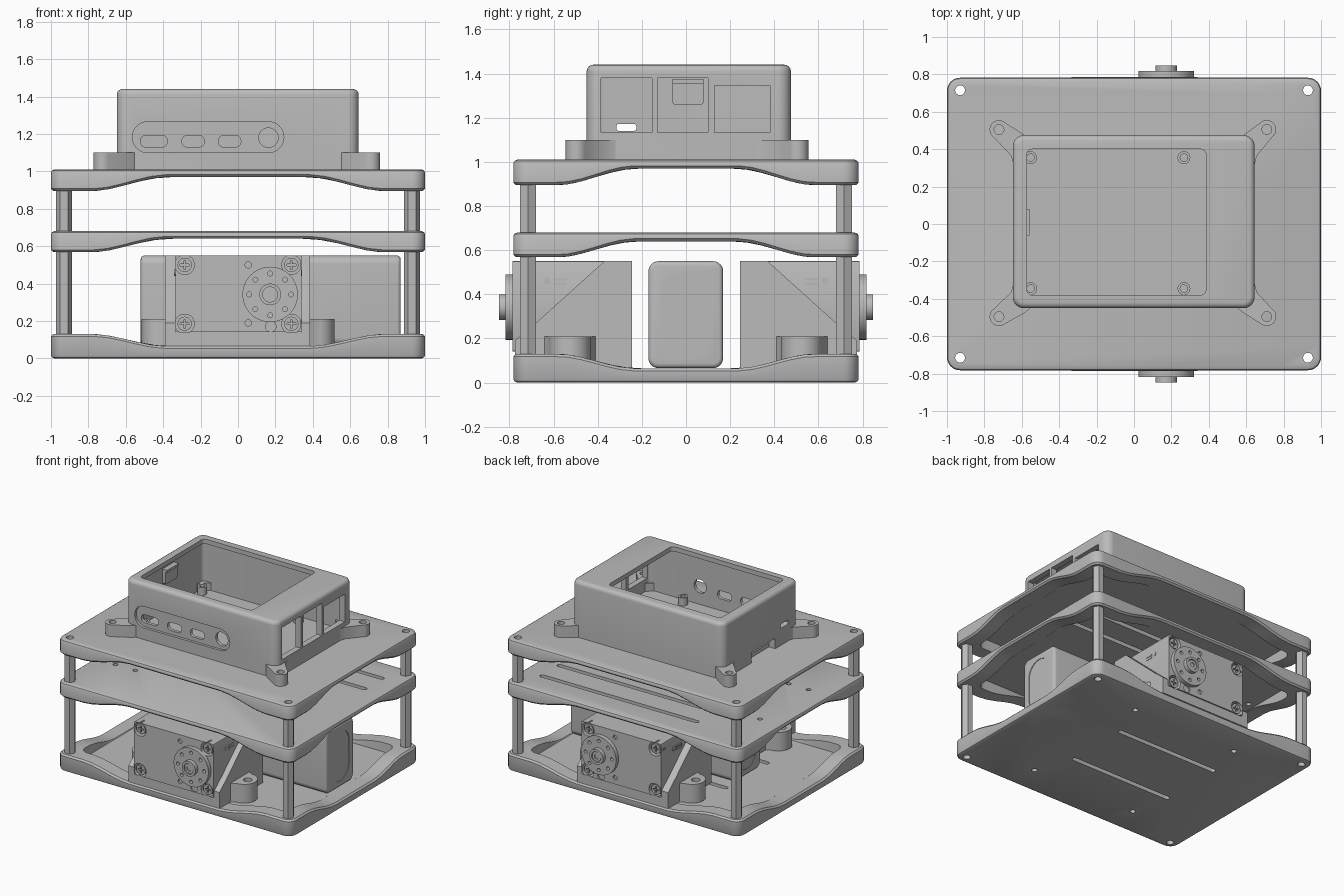
import bpy, bmesh, math
from mathutils import Vector

cube = bpy.data.objects.get("Cube")
if cube:
    bpy.data.objects.remove(cube, do_unlink=True)

grey = bpy.data.materials.new("plain_grey")
grey.use_nodes = True
grey.diffuse_color = (0.5, 0.5, 0.5, 1)
grey.node_tree.nodes["Principled BSDF"].inputs["Base Color"].default_value = (0.5, 0.5, 0.5, 1)
parts = []


def make(name, bm):
    bmesh.ops.recalc_face_normals(bm, faces=bm.faces)
    mesh = bpy.data.meshes.new(name)
    bm.to_mesh(mesh)
    bm.free()
    mesh.materials.append(grey)
    ob = bpy.data.objects.new(name, mesh)
    bpy.context.scene.collection.objects.link(ob)
    parts.append(ob)
    return ob


def rounded(x0, x1, y0, y1, r, n=8):
    """Rounded rectangle outline; becomes a slot or circle at full radius."""
    pts = []
    corners = ((x1 - r, y1 - r), (x0 + r, y1 - r), (x0 + r, y0 + r), (x1 - r, y0 + r))
    for k, (cx, cy) in enumerate(corners):
        for i in range(n + 1):
            a = math.pi / 2 * (k + i / n)
            pts.append((cx + r * math.cos(a), cy + r * math.sin(a)))
    return pts


def rect(x0, x1, y0, y1):
    return [(x0, y0), (x1, y0), (x1, y1), (x0, y1)]


def disc(x, y, r, n=8):
    return rounded(x - r, x + r, y - r, y + r, r, n)


def prism(name, pts, a, b, axis="z", bevel=0, both=True):
    """Extrude an outline from a to b along an axis, optionally rounding the cap rims."""
    place = {"x": lambda u, v, w: (w, u, v),
             "y": lambda u, v, w: (u, w, v),
             "z": lambda u, v, w: (u, v, w)}[axis]
    bm = bmesh.new()
    low = [bm.verts.new(place(u, v, a)) for u, v in pts]
    high = [bm.verts.new(place(u, v, b)) for u, v in pts]
    n = len(pts)
    for i in range(n):
        j = (i + 1) % n
        bm.faces.new((low[i], low[j], high[j], high[i]))
    caps = [bm.faces.new(high), bm.faces.new(low)]
    bmesh.ops.remove_doubles(bm, verts=bm.verts, dist=1e-5)
    bmesh.ops.recalc_face_normals(bm, faces=bm.faces)
    if bevel:
        rims = {e for f in (caps if both else caps[:1]) if f.is_valid for e in f.edges}
        bmesh.ops.bevel(bm, geom=list(rims), offset=bevel, segments=4, profile=0.5,
                        affect="EDGES", clamp_overlap=True)
    return make(name, bm)


def cut(ob, *cutters):
    for c in cutters:
        c.hide_render = True
        mod = ob.modifiers.new("cut", "BOOLEAN")
        mod.operation, mod.solver, mod.object = "DIFFERENCE", "EXACT", c
    dg = bpy.context.evaluated_depsgraph_get()
    dg.update()
    mesh = bpy.data.meshes.new_from_object(ob.evaluated_get(dg))
    ob.modifiers.clear()
    ob.data = mesh
    for c in cutters:
        parts.remove(c)
        bpy.data.objects.remove(c, do_unlink=True)
    return ob


def ease(v, lo, hi):
    t = min(max((abs(v) - lo) / (hi - lo), 0), 1)
    return t * t * (3 - 2 * t)


CORNERS = [(sx * 0.93, sy * 0.715) for sx in (-1, 1) for sy in (-1, 1)]


def plate(name, base, thin, tall, up, holes):
    """Flat deck with a rim that swells at the corners; up is 1 or -1."""
    def outline(inset, r):
        x, y = 1 - inset, 0.782 - inset
        pts = rounded(-x, x, -y, y, r)
        out = []
        for i, p in enumerate(pts):
            q = pts[(i + 1) % len(pts)]
            steps = 24 if (Vector(p) - Vector(q)).length > 0.5 else 1
            out += [tuple(Vector(p).lerp(Vector(q), k / steps)) for k in range(steps)]
        return out

    def height(x, y):
        return thin + (tall - thin) * ease(x, 0.38, 0.78) * ease(y, 0.23, 0.58)

    rings = [(0.018, 0.052, lambda x, y: 0), (0.005, 0.065, lambda x, y: 0.006),
             (0, 0.07, lambda x, y: 0.016),
             (0, 0.07, lambda x, y: height(x, y) - 0.012),
             (0.012, 0.058, height), (0.12, 0.06, height),
             (0.125, 0.055, lambda x, y: thin - 0.004)]
    bm = bmesh.new()
    loops = [[bm.verts.new((x, y, base + up * z(x, y))) for x, y in outline(inset, r)]
             for inset, r, z in rings]
    n = len(loops[0])
    for a, b in zip(loops, loops[1:]):
        for i in range(n):
            j = (i + 1) % n
            bm.faces.new((a[i], a[j], b[j], b[i]))
    bm.faces.new(loops[0])
    bm.faces.new(loops[-1])
    ob = make(name, bm)
    holes = holes + [disc(x, y, 0.026) for x, y in CORNERS]
    return cut(ob, *[prism("cutter", h, base - 0.3, base + 0.3) for h in holes])


# Three decks
strap_slots = [rounded(-0.53, 0.35, y - 0.018, y + 0.018, 0.018) for y in (-0.25, 0.25)]
screw_holes = [disc(x, y, 0.02) for x in (-0.45, 0.45) for y in (-0.55, 0.55)]
cable_slots = [rounded(-0.5, 0.85, y - 0.018, y + 0.018, 0.018) for y in (0.35, 0.56)]
board_holes = [disc(x, y, 0.018) for x in (-0.82, -0.65) for y in (-0.32, 0.27)]
plate("bottom_deck", 0, 0.065, 0.13, 1, strap_slots + screw_holes)
plate("middle_deck", 0.68, 0.04, 0.112, -1, cable_slots + board_holes)
plate("top_deck", 1.01, 0.04, 0.115, -1, [])

# Hollow hexagonal standoffs
for x, y in CORNERS:
    hexagon = [(x + 0.042 * math.cos(k * math.pi / 3), y + 0.042 * math.sin(k * math.pi / 3))
               for k in range(6)]
    for label, z0, z1 in (("lower", 0.128, 0.57), ("upper", 0.678, 0.897)):
        cut(prism(label + "_standoff", hexagon, z0, z1),
            prism("cutter", disc(x, y, 0.026), z0 - 0.1, z1 + 0.1))

# Battery block with an engraved outline at each end
battery = prism("battery_block", rounded(-0.17, 0.168, 0.066, 0.55, 0.045), -0.52, 0.87, "x", 0.02)
cut(battery, *[prism("cutter", rounded(-0.11, 0.11, 0.112, 0.498, 0.11), x - 0.005, x + 0.005, "x")
               for x in (-0.52, 0.87)])


# Servo with bracket, mirrored front to back
def servo(side, s):
    def block(part, pts, a, b, axis="y", **kw):
        if axis == "y":
            a, b = s * a, s * b
        elif axis in ("x", "z"):
            k = 0 if axis == "x" else 1
            pts = [tuple(s * v if i == k else v for i, v in enumerate(p)) for p in pts]
        return prism(side + "_" + part, pts, a, b, axis, **kw)

    body = block("servo_body", rounded(-0.335, 0.34, 0.14, 0.55, 0.008, 2), 0.785, 0.28)
    heads = [(x, z) for x in (-0.285, 0.285) for z in (0.185, 0.5)]
    pockets = [block("cutter", rounded(x - 0.05, x + 0.05, z - 0.05, z + 0.05, 0.045), 0.9, 0.73)
               for x, z in heads]
    dots = [block("cutter", disc(0.055, z, 0.017), 0.9, 0.77) for z in (0.19, 0.5)]
    dots.append(block("cutter", disc(0.175, 0.17, 0.028), 0.9, 0.775))
    cut(body, *pockets, *dots)
    for x, z in heads:
        head = block("servo_screw", disc(x, z, 0.038), 0.775, 0.72)
        cut(head, block("cutter", rect(x - 0.024, x + 0.024, z - 0.005, z + 0.005), 0.9, 0.76),
            block("cutter", rect(x - 0.005, x + 0.005, z - 0.024, z + 0.024), 0.9, 0.76))

    # Output horn
    cx, cz = 0.172, 0.342
    horn = block("horn_disc", disc(cx, cz, 0.148, 12), 0.782, 0.817)
    ring = [k * math.pi / 4 for k in range(8)]
    cut(horn, *[block("cutter", disc(cx + 0.112 * math.cos(a), cz + 0.112 * math.sin(a), 0.013, 4),
                      0.9, 0.79) for a in ring])
    cut(block("horn_hub", disc(cx, cz, 0.058), 0.8, 0.847),
        block("cutter", disc(cx, cz, 0.04), 0.9, 0.835))
    cut(block("horn_screw", disc(cx, cz, 0.036), 0.8, 0.842),
        block("cutter", disc(cx, cz, 0.018, 3), 0.9, 0.82))

    # Bracket floor, back wall, gussets and mounting ears
    block("bracket_floor", rect(-0.39, 0.385, 0.066, 0.14), 0.775, 0.245)
    block("bracket_wall", rect(-0.39, 0.385, 0.13, 0.55), 0.29, 0.245)
    gusset = [(0.775, 0.066), (0.775, 0.19), (0.68, 0.27), (0.37, 0.55), (0.245, 0.55), (0.245, 0.066)]
    for x0, x1, d in ((-0.39, -0.335, -1), (0.34, 0.385, 1)):
        block("bracket_gusset", gusset, x0, x1, "x")
        ear = [(d * 0.37, 0.4), (d * 0.42, 0.43)]
        ear += [(d * (0.42 + 0.095 * math.sin(a)), 0.525 - 0.095 * math.cos(a))
                for a in [math.pi * k / 12 for k in range(1, 12)]]
        ear += [(d * 0.42, 0.62), (d * 0.37, 0.65)]
        ear = [(x, y) for x, y in ear]
        lug = prism(side + "_bracket_ear", [(x, s * y) for x, y in ear], 0.066, 0.21, "z")
        cut(lug, prism("cutter", disc(d * 0.45, s * 0.525, 0.03), 0.11, 0.3))
        # Side markings
        xa, xb = sorted((d * 0.333, d * 0.343))
        block("side_dot", disc(0.63, 0.46, 0.016), xa, xb, "x")
        for z in (0.447, 0.468):
            block("side_dash", rect(0.54, 0.6, z - 0.006, z + 0.006), xa, xb, "x")


servo("front", -1)
servo("back", 1)

# Computer case shell with port openings
case = prism("case_shell", rounded(-0.648, 0.645, -0.45, 0.475, 0.06), 1.01, 1.44, "z", 0.03, False)
cutters = [prism("cutter", rounded(-0.6, 0.6, -0.405, 0.43, 0.03), 1.04, 1.405),
           prism("cutter", rounded(-0.573, 0.385, -0.38, 0.4, 0.03), 1.3, 1.6),
           prism("cutter", rounded(-0.565, 0.245, 1.1, 1.265, 0.082), -0.6, -0.43, "y"),
           prism("cutter", disc(0.163, 1.18, 0.052), -0.6, -0.35, "y"),
           prism("cutter", rounded(-0.315, -0.225, 1.14, 1.172, 0.012), -0.8, -0.5, "x"),
           prism("cutter", rect(-0.16, 0.13, 0.95, 1.09), -0.8, -0.595, "x")]
for x, w in ((-0.45, 0.072), (-0.24, 0.06), (-0.045, 0.06)):
    cutters.append(prism("cutter", rounded(x - w, x + w, 1.13, 1.192, 0.028), -0.6, -0.35, "y"))
for y0, y1, top in ((-0.385, -0.155, 1.38), (-0.13, 0.1, 1.38), (0.128, 0.38, 1.345)):
    cutters.append(prism("cutter", rect(y0, y1, 1.133, top), 0.5, 0.8, "x"))
cut(case, *cutters)
prism("card_clip", rounded(-0.062, 0.08, 1.26, 1.375, 0.012), -0.61, -0.573, "x")
prism("card_clip_lip", rect(-0.062, 0.08, 1.355, 1.375), -0.6, -0.56, "x")

# Board posts inside the case
for x in (-0.553, 0.267):
    for y in (-0.345, 0.355):
        cut(prism("board_post", disc(x, y, 0.034), 1.03, 1.1),
            prism("cutter", disc(x, y, 0.02), 1.06, 1.2))

# Splayed mounting feet
for sx, sy, fx, fy in ((-1, 1, 0.722, 0.505), (1, 1, 0.71, 0.505),
                       (-1, -1, 0.722, 0.495), (1, -1, 0.71, 0.495)):
    arc = [math.radians(-55 + 180 * k / 14) for k in range(15)]
    foot = [(fx + 0.05 * math.cos(a), fy + 0.05 * math.sin(a)) for a in arc]
    foot = [(0.64, 0.3), (0.657, 0.365)] + foot + [(0.585, 0.475), (0.53, 0.43), (0.6, 0.36)]
    cut(prism("case_foot", [(sx * x, sy * y) for x, y in foot], 1.01, 1.1),
        prism("cutter", disc(sx * fx, sy * fy, 0.026), 0.95, 1.2))

# Smooth rounded surfaces while keeping hard edges
bpy.ops.object.select_all(action="DESELECT")
for ob in parts:
    ob.select_set(True)
bpy.context.view_layer.objects.active = parts[0]
bpy.ops.object.shade_smooth_by_angle(angle=math.radians(30))
